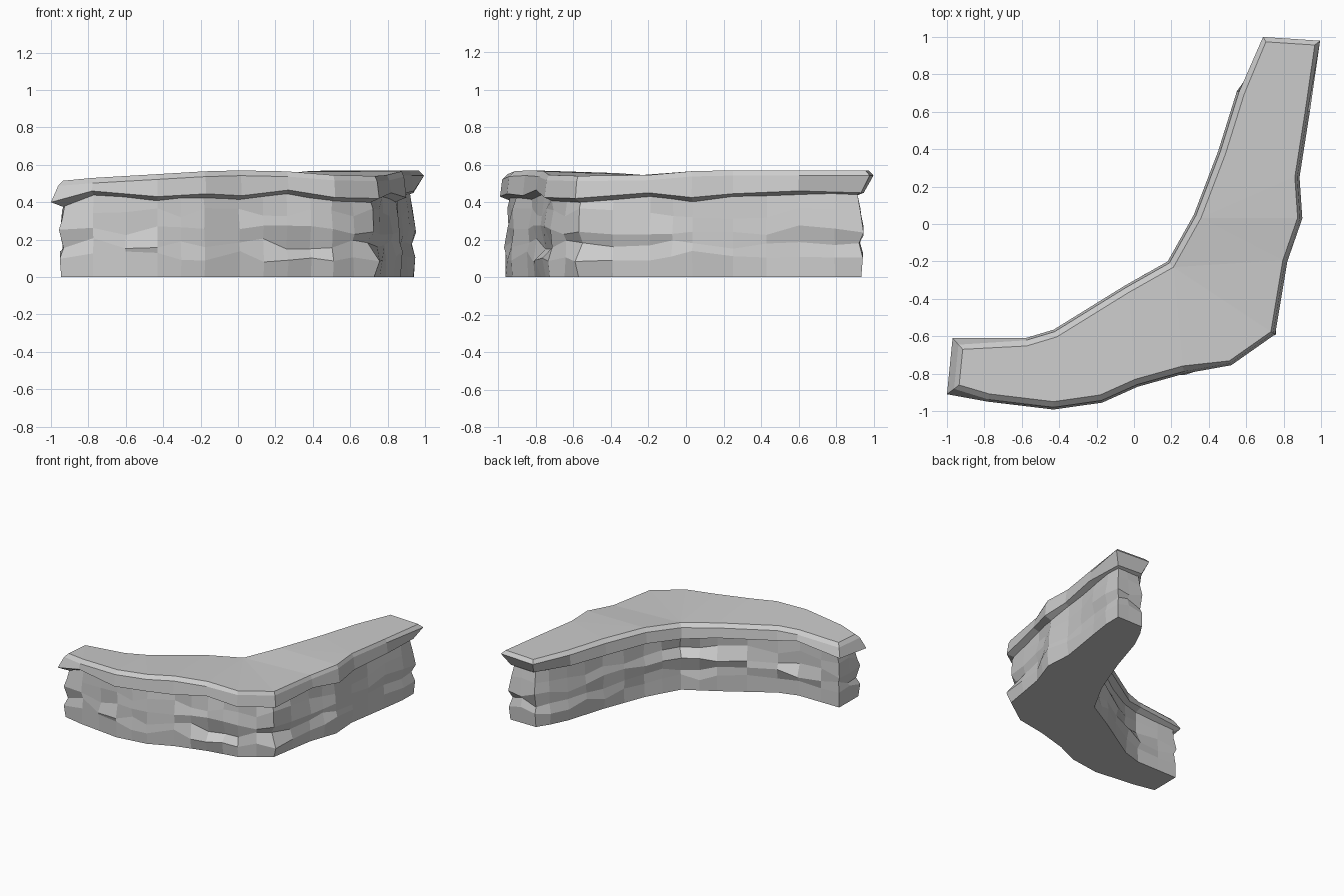
import bpy, bmesh, random
from mathutils import Vector

if "Cube" in bpy.data.objects:
    bpy.data.objects.remove(bpy.data.objects["Cube"])

random.seed(4)

# Rim outline seen from above, counter-clockwise: x, y, lower rim z, top z
RIM = [(-1, -.91, .40, .515), (-.78, -.95, .46, .53), (-.43, -.992, .43, .55),
       (-.17, -.955, .445, .565), (.02, -.87, .435, .57), (.27, -.80, .465, .565),
       (.52, -.755, .425, .545), (.755, -.59, .42, .54), (.82, -.20, .45, .545),
       (.90, .03, .425, .565), (.885, .25, .445, .57), (.94, .60, .46, .57),
       (.995, .98, .45, .57), (.69, 1.0, .45, .57), (.55, .71, .46, .57),
       (.45, .39, .45, .57), (.32, .05, .45, .565), (.18, -.20, .43, .545),
       (-.05, -.33, .45, .555), (-.43, -.565, .44, .545), (-.58, -.61, .46, .535),
       (-.97, -.61, .42, .515)]


def inset_dirs(pts):
    """Mitred inward direction at each corner of a closed outline."""
    out = []
    for i, p in enumerate(pts):
        a = (p - pts[i - 1]).normalized()
        b = (pts[(i + 1) % len(pts)] - p).normalized()
        na, nb = Vector((-a.y, a.x)), Vector((-b.y, b.x))
        m = (na + nb).normalized()
        out.append(m / max(m.dot(na), .5))
    return out


def loft(name, rings, close_top):
    """Skin stacked closed rings and close the exposed end (top or bottom)."""
    bm = bmesh.new()
    vs = [[bm.verts.new(c) for c in r] for r in rings]
    n = len(vs[0])
    for lo, hi in zip(vs, vs[1:]):
        for i in range(n):
            j = (i + 1) % n
            bm.faces.new((lo[i], lo[j], hi[j], hi[i]))
    cap = bm.faces.new(vs[-1] if close_top else vs[0][::-1])
    bm.normal_update()
    bmesh.ops.triangulate(bm, faces=[cap], ngon_method='BEAUTY')
    me = bpy.data.meshes.new(name)
    bm.to_mesh(me)
    bm.free()
    ob = bpy.data.objects.new(name, me)
    bpy.context.collection.objects.link(ob)


rim = [Vector(r[:2]) for r in RIM]
dirs = inset_dirs(rim)

# Overhanging top slab: underside, lower rim, upper rim, bevelled top
under, lower, upper, top = [], [], [], []
for p, d, (x, y, low, high) in zip(rim, dirs, RIM):
    far_end = y > .9
    left_end = x < -.9
    r_low = .05 if far_end else 0
    r_up = 0 if far_end else .035 if left_end else .012
    r_top = .03 if far_end else .06 if left_end else .042
    if x > .25 and x > y * .2 + .45:
        r_top = .025
    under.append((*(p + d * (r_low + .06)), low - .025))
    lower.append((*(p + d * r_low), low))
    upper.append((*(p + d * r_up), high - .028))
    top.append((*(p + d * r_top), high))
loft("top_slab", [under, lower, upper, top], True)

# Wall outline: extra points on long edges give smaller rock facets
wall, wall_low = [], []
for i, p in enumerate(rim):
    q = rim[(i + 1) % len(rim)]
    low, low2 = RIM[i][2], RIM[(i + 1) % len(rim)][2]
    wall.append(p)
    wall_low.append(low)
    if (q - p).length > .24:
        wall.append((p + q) / 2)
        wall_low.append((low + low2) / 2)
wdirs = inset_dirs(wall)

# Rock ledges: centre x, y, reach, layer that juts out (layer above recedes)
LEDGES = [(-.52, -.97, .17, 2), (.33, -.79, .15, 1), (.77, -.5, .1, 1),
          (-.05, -.33, .27, 3), (-.58, -.60, .17, 2)]
LAYERS = [(0, .03), (.11, .026), (.18, .034), (.25, .026), (.34, .042), (.43, .045)]
rings = []
for k, (z, inset) in enumerate(LAYERS):
    ring = []
    for p, d, low in zip(wall, wdirs, wall_low):
        r = inset + random.uniform(-.012, .012) * (k > 0)
        h = z + random.uniform(-.03, .03) * (0 < k < 5)
        for lx, ly, reach, layer in LEDGES:
            if (p - Vector((lx, ly))).length < reach:
                r += {layer: -.022, layer + 1: .025}.get(k, 0)
        c = p + d * r
        # Square off both ends, slightly in from the slab
        wobble = (0, .008, -.012, .012, -.005, -.02)[k]
        c.x = min(max(c.x, -.945 - wobble), .94 + wobble)
        c.y = min(c.y, .935 + wobble)
        ring.append((c.x, c.y, low - .01 if k == 5 else h))
    rings.append(ring)
loft("rock_wall", rings, False)
